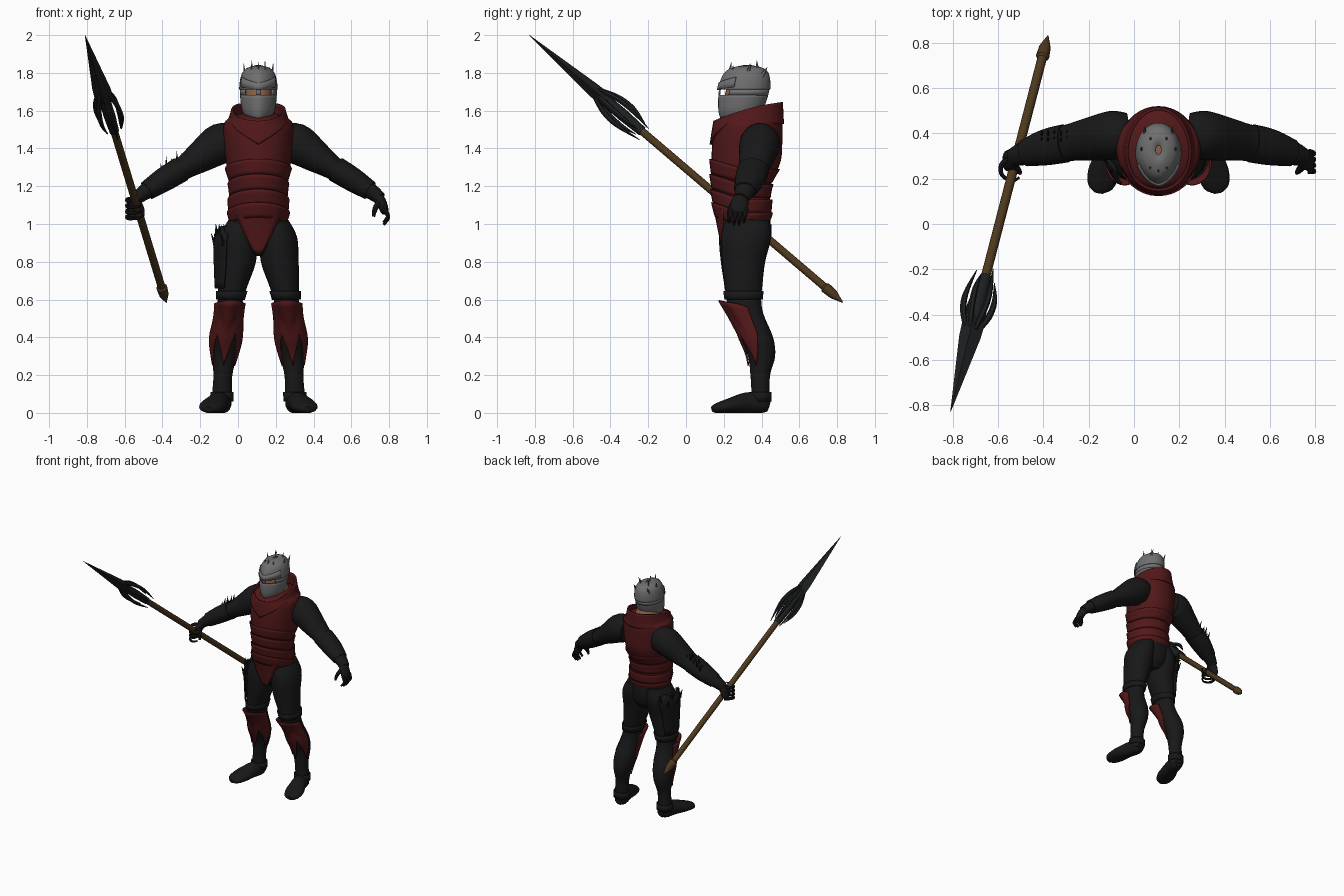
import bpy, bmesh
from math import sin, cos, pi, radians
from mathutils import Vector

cube = bpy.data.objects.get("Cube")
if cube:
    bpy.data.objects.remove(cube, do_unlink=True)

CX = .108  # centre line of the body


def material(name, *rgb):
    m = bpy.data.materials.new(name)
    m.use_nodes = True
    m.diffuse_color = (*rgb, 1)
    bsdf = next(n for n in m.node_tree.nodes if n.type == 'BSDF_PRINCIPLED')
    bsdf.inputs["Base Color"].default_value = (*rgb, 1)
    return m


BLACK = material("black_leather", .009, .009, .009)
RED = material("dark_red_armour", .085, .009, .010)
STEEL = material("grey_steel", .16, .16, .165)
WOOD = material("brown_wood", .075, .040, .012)
SKIN = material("skin", .26, .12, .07)
IRON = material("dark_iron", .013, .014, .015)


def finish(name, bm, mat, thick=0, angle=38):
    """Turn a bmesh into a smooth shaded object."""
    bmesh.ops.recalc_face_normals(bm, faces=bm.faces)
    mesh = bpy.data.meshes.new(name)
    bm.to_mesh(mesh)
    bm.free()
    mesh.materials.append(mat)
    mesh.shade_smooth()
    mesh.set_sharp_from_angle(angle=radians(angle))
    ob = bpy.data.objects.new(name, mesh)
    bpy.context.collection.objects.link(ob)
    if thick:
        mod = ob.modifiers.new("thickness", 'SOLIDIFY')
        mod.thickness, mod.offset = thick, 0
    return ob


def skin_grid(name, grid, mat, closed=True, caps=True, thick=0, angle=38):
    """Bridge rows of points; closed rows wrap around."""
    bm = bmesh.new()
    rows = [[bm.verts.new(p) for p in row] for row in grid]
    n = len(rows[0])
    for a, b in zip(rows, rows[1:]):
        for i in range(n if closed else n - 1):
            j = (i + 1) % n
            bm.faces.new((a[i], a[j], b[j], b[i]))
    if closed and caps:
        bm.faces.new(rows[0])
        bm.faces.new(rows[-1])
    return finish(name, bm, mat, thick, angle)


def dense(rows, k=4):
    """Catmull-Rom refinement of cross-section rows."""
    v = [Vector(r) for r in rows]
    out = []
    for i in range(len(v) - 1):
        a, b, c, d = v[max(i - 1, 0)], v[i], v[i + 1], v[min(i + 2, len(v) - 1)]
        for q in range(k):
            t = q / k
            out.append(b + (c - a) * t / 2 + (a - b * 2.5 + c * 2 - d / 2) * t * t
                       + (b * 1.5 - a / 2 - c * 1.5 + d / 2) * t ** 3)
    return out + [v[-1]]


def tube(name, rows, mat, ref=(1, 0, 0), n=16, k=4, angle=38):
    """Rows of x, y, z, width, height swept along their own path."""
    pts = dense(rows, k)
    grid = []
    for i, r in enumerate(pts):
        c = Vector(r[:3])
        t = (Vector(pts[min(i + 1, len(pts) - 1)][:3]) - Vector(pts[max(i - 1, 0)][:3])).normalized()
        u = Vector(ref)
        u = (u - t * u.dot(t)).normalized()
        w = t.cross(u)
        ring = [c + u * r[3] * cos(2 * pi * j / n) + w * r[4] * sin(2 * pi * j / n) for j in range(n)]
        grid.append([Vector((p.x, p.y, max(p.z, 0))) for p in ring])
    return skin_grid(name, grid, mat, angle=angle)


def spike(name, base, tip, r, mat, ref=(0, 1, 0)):
    return tube(name, [(*base, r, r * .6), (*tip, .001, .001)], mat, ref, n=6, k=1, angle=20)


def surf(rows, z, phi, off=0, keel=0):
    """Point on an upright body; phi is zero at the front."""
    i = 0
    while i < len(rows) - 2 and z > rows[i + 1][2]:
        i += 1
    a, b = rows[i], rows[i + 1]
    r = a.lerp(b, (z - a[2]) / (b[2] - a[2]))
    s, c = sin(phi), cos(phi)
    return Vector((r[0] + (r[3] + off) * s, r[1] - (r[4] + off) * (c + keel * max(c, 0) ** 8), z))


def upright(name, rows, mat, n=32):
    return skin_grid(name, [[surf(rows, r[2], 2 * pi * j / n) for j in range(n)] for r in rows], mat)


def shell(name, rows, mat, top, bot, span=None, off=lambda p, v: .006, nu=36, nv=8, keel=0, thick=.008):
    """Plate over an upright body; no span means all the way round."""
    lo, hi = span or (-pi, pi)
    phis = [lo + (hi - lo) * j / nu for j in range(nu + (1 if span else 0))]
    grid = [[surf(rows, bot(p) + (top(p) - bot(p)) * v / nv, p, off(p, v / nv), keel) for p in phis]
            for v in range(nv + 1)]
    return skin_grid(name, grid, mat, closed=not span, caps=False, thick=thick)


def level(z):
    return lambda p: z


# Torso with overlapping chevron plates
torso = dense([(CX, .30, .99, .14, .13), (CX, .30, 1.06, .155, .148), (CX, .293, 1.2, .150, .155),
               (CX, .318, 1.33, .172, .183), (CX, .325, 1.44, .184, .185), (CX, .332, 1.525, .184, .178),
               (CX, .338, 1.56, .155, .16), (CX, .34, 1.585, .09, .10)])
upright("torso", torso, RED, 40)
for i, z in enumerate((1.06, 1.13, 1.21, 1.29)):
    shell(f"abdomen_plate_{i + 1}", torso, RED, lambda p: z + .055 * max(0, cos(p)),
          lambda p: z - .07 + .045 * max(0, cos(p)), off=lambda p, v: .001 + .009 * v, nv=4, thick=.005)
collar = dense([(CX, .322, 1.40, .184, .187), (CX, .33, 1.5, .184, .18),
                (CX, .332, 1.56, .145, .172), (CX, .335, 1.66, .118, .165)])
shell("collar", collar, RED, lambda p: 1.595 - .05 * cos(p) + .015 * sin(p) ** 2,
      lambda p: 1.53 - .11 * max(0, 1 - abs(p) / .9), off=lambda p, v: .007, nu=40, thick=.012)

# Pelvis and pointed loin flap
pelvis = dense([(CX, .32, .83, .06, .07), (CX, .32, .88, .13, .115),
                (CX, .32, .96, .165, .128), (CX, .31, 1.04, .150, .135)])
upright("pelvis", pelvis, BLACK)
flap = []
for i in range(9):
    z = 1.08 - .03 * i
    half = .006 + .125 * (1 - i / 8) ** .8
    flap.append([(CX + half * u / 4, .152 + .006 * i + 3 * (half * u / 4) ** 2, z) for u in range(-4, 5)])
skin_grid("loin_flap", flap, RED, closed=False, thick=.012)

# Neck and head
upright("neck", dense([(CX, .35, 1.5, .11, .12), (CX, .345, 1.57, .09, .10), (CX, .33, 1.63, .075, .09)]), SKIN)
upright("face", dense([(CX, .30, 1.58, .055, .085), (CX, .31, 1.69, .078, .103), (CX, .32, 1.78, .06, .08)]), SKIN)

# Steel mask: guard, temples, nose strip and crown leave an eye slit
mask = dense([(CX, .272, 1.55, .048, .075), (CX, .292, 1.6, .082, .107), (CX, .312, 1.7, .094, .124),
              (CX, .322, 1.78, .087, .115), (CX, .327, 1.82, .062, .085), (CX, .327, 1.837, .012, .02)])
KEEL = .09
shell("mask_guard", mask, STEEL, level(1.682), lambda p: 1.585 - .03 * cos(p), off=lambda p, v: 0, keel=KEEL)
shell("mask_temples", mask, STEEL, level(1.712), level(1.682), (.85, 2 * pi - .85),
      lambda p, v: 0, nv=1, keel=KEEL)
shell("mask_nose", mask, STEEL, level(1.712), level(1.682), (-.13, .13), lambda p, v: 0, nu=4, nv=1, keel=KEEL)
shell("mask_crown", mask, STEEL, level(1.837), level(1.712), off=lambda p, v: .004 * (1 - v), nv=14, keel=KEEL)
shell("mask_brow", mask, STEEL, lambda p: 1.745 + .03 * abs(p), lambda p: 1.71 + .014 * abs(p), (-1.1, 1.1),
      lambda p, v: .009, nv=2, keel=KEEL)
spike("crest_front", (CX, .225, 1.76), (CX, .24, 1.857), .016, STEEL)
for s in (1, -1):
    for i, (dx, y, tx, ty, tz) in enumerate(((.038, .245, .036, .25, 1.84), (.07, .32, .078, .34, 1.85),
                                             (.035, .38, .035, .375, 1.865), (.06, .39, .06, .43, 1.83))):
        spike(f"crest_spike_{i}", (CX + s * dx, y, 1.765), (CX + s * tx, ty, tz), .02, STEEL)

for s, side in ((1, "left"), (-1, "right")):
    def X(rows):
        return [(CX + s * r[0], *r[1:]) for r in rows]

    # Leg, boot cuff and foot
    leg = dense(X([(.195, .395, .03, .05, .048), (.193, .395, .10, .052, .048), (.188, .393, .2, .05, .052),
                   (.180, .400, .3, .066, .072), (.172, .373, .4, .08, .088), (.157, .328, .52, .068, .083),
                   (.148, .306, .6, .067, .092), (.135, .305, .68, .08, .10), (.113, .305, .8, .10, .114),
                   (.105, .318, .93, .10, .133), (.085, .325, 1.02, .075, .115)]))
    upright(side + "_leg", leg, BLACK, 28)
    shell(side + "_boot_cuff", leg, BLACK, level(.11), level(.06), nv=2)
    shell(side + "_thigh_band", leg, BLACK, level(.645), level(.6), nv=2)
    tube(side + "_foot", X([(.188, .44, .04, .03, .035), (.193, .40, .05, .052, .055), (.213, .32, .052, .056, .056),
                            (.24, .23, .037, .07, .04), (.258, .165, .025, .055, .027),
                            (.264, .138, .02, .02, .015)]), BLACK, n=20)

    # Shin guard with knee flare and three flame points
    def flame(p):
        u = (p + 1.7) / 3.4
        return .25 + .17 * abs((u * 3) % 1 - .5) * 2
    shell(side + "_shin_guard", leg, RED, lambda p: .545 + .05 * cos(p) + .02 * sin(p) ** 4, flame, (-1.7, 1.7),
          lambda p, v: .006 + .036 * max(0, cos(p)) * max(0, v - .5) * 2, nu=36, nv=10)

    # Arm and forearm bracer
    tube(side + "_arm", X([(.13, .40, 1.43, .09, .09), (.20, .392, 1.425, .108, .108), (.30, .375, 1.36, .096, .086),
                           (.39, .36, 1.30, .082, .063), (.45, .348, 1.265, .078, .06), (.52, .332, 1.222, .07, .055),
                           (.60, .31, 1.17, .052, .042), (.645, .292, 1.135, .04, .034)]), BLACK, (0, 1, 0), 24)
    tube(side + "_bracer", X([(.41, .356, 1.29, .085, .068), (.5, .338, 1.235, .08, .064),
                              (.59, .313, 1.177, .06, .052)]), BLACK, (0, 1, 0), 20)

    # Hand; the right one closes around the shaft
    grip = s < 0
    tube(side + "_palm", X([(.625, .295, 1.15, .034, .03), (.65, .285, 1.115, .046, .028),
                            (.668, .278, 1.07, .046, .022), (.672, .276, 1.055, .035, .015)]), BLACK, (0, 1, 0))
    for f in range(4):
        y = .318 - .026 * f
        z = 1.13 - .03 * f
        drop = .012 * abs(f - 1.5)
        if grip:
            path = [(.655, .29, z), (.692, .262, z), (.69, .215, z - .01), (.645, .19, z - .01), (.615, .205, z)]
        else:
            path = [(.668, y, 1.08), (.685, y - .006, 1.045), (.682, y - .01, 1.015 + drop), (.662, y - .012, .99 + drop)]
        tube(f"{side}_finger_{f + 1}", X([(*p, .014 - .002 * i, .013 - .002 * i) for i, p in enumerate(path)]),
             BLACK, (0, 0, 1) if grip else (0, 1, 0), 8)
    tube(side + "_thumb", X([(.64, .26, 1.12, .018, .016), (.618, .235, 1.08, .015, .014),
                             (.61, .225, 1.04, .008, .008)]), BLACK, (0, 1, 0), 8)

# Spiked plates on the right forearm and thigh
for i in range(5):
    d = .40 + .028 * i
    for y in (.36, .39):
        spike("forearm_spike", (CX - d, y, 1.33 - .6 * (d - .4)),
              (CX - d - .005, y + .025, 1.375 - .5 * (d - .4) + .025 * (i % 2)), .016, BLACK)
shell("right_thigh_guard", leg, BLACK, lambda p: .97 + .02 * cos(p * 6), level(.66), (-2.5, -.5),
      lambda p, v: .012 + .016 * v, nu=24)
for i in range(6):
    base = surf(leg, .94 - .05 * (i % 2), -2.4 + .34 * i, .02)
    tip = surf(leg, 1.0 - .05 * (i % 2), -2.4 + .34 * i, .055)
    spike("thigh_spike", base, tip, .022, BLACK)

# Spear
BUTT, TIP = Vector((-.38, .83, .585)), Vector((-.81, -.83, 2))


def on_spear(t, r, r2=None):
    return (*BUTT.lerp(TIP, t), r, r2 or r)


tube("spear_shaft", [on_spear(.03, .021), on_spear(.68, .021)], WOOD, n=14, k=1)
tube("spear_butt", [on_spear(0, .003), on_spear(.03, .026), on_spear(.055, .03), on_spear(.06, .021)], WOOD, n=10, k=1)
tube("spear_socket", [on_spear(.64, .026), on_spear(.70, .032), on_spear(.76, .03)], IRON, n=12, k=1)
tube("spear_blade", [on_spear(.735, .02), on_spear(.765, .05, .04), on_spear(.80, .048, .036),
                     on_spear(1, .001)], IRON, n=4, k=1, angle=20)
axis = (TIP - BUTT).normalized()
across = axis.orthogonal().normalized()
for i in range(6):
    out = across * cos(i * pi / 3) + axis.cross(across) * sin(i * pi / 3)
    tube(f"spear_barb_{i + 1}", [(*(BUTT.lerp(TIP, t) + out * d), r, r) for t, d, r in
         ((.785, .025, .009), (.74, .058, .014), (.695, .066, .012), (.65 - .02 * (i % 2), .045, .002))],
         IRON, out, 6)
